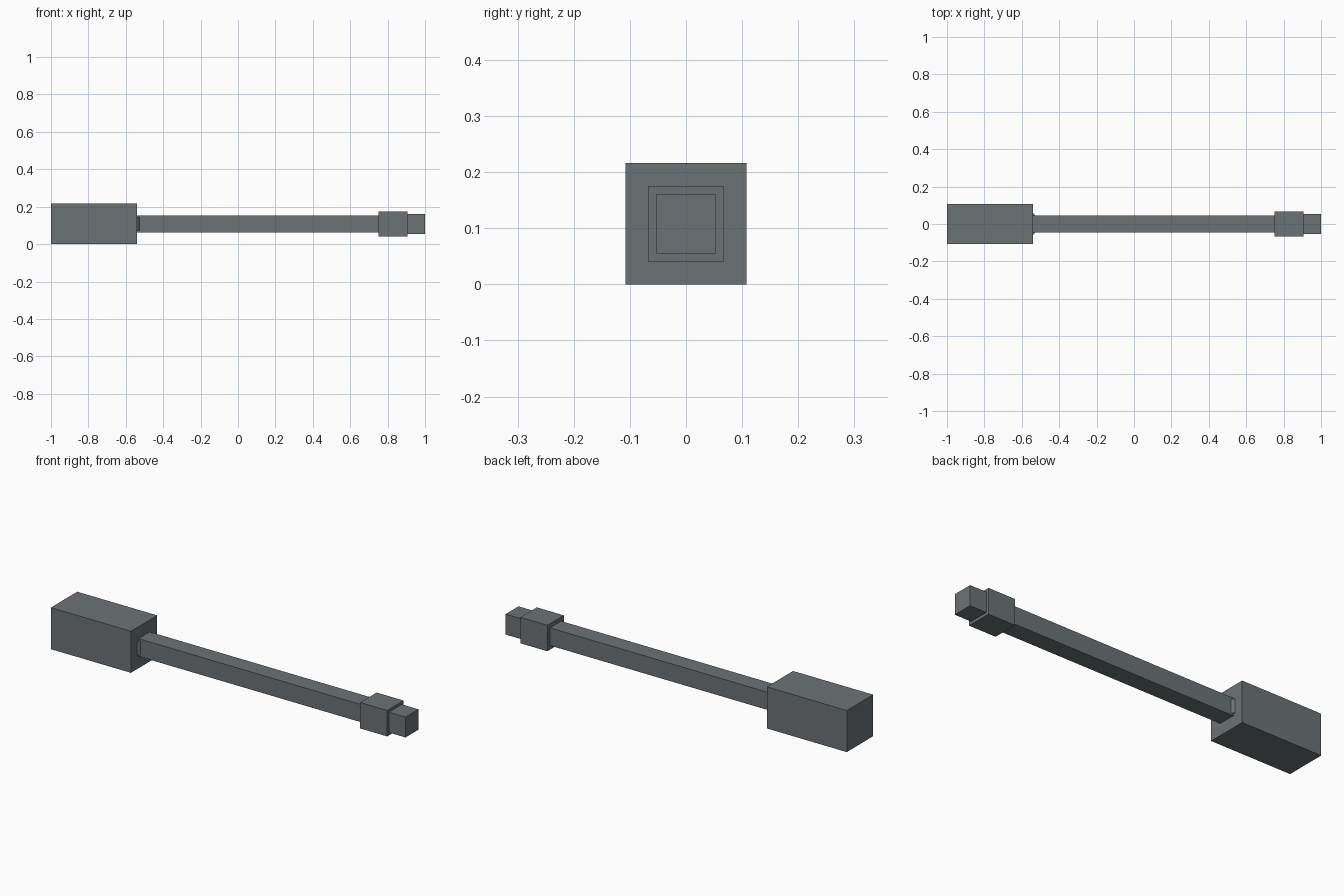
import bpy, bmesh

if "Cube" in bpy.data.objects:
    bpy.data.objects.remove(bpy.data.objects["Cube"])

CZ = 0.108  # height of the long axis

grey = bpy.data.materials.new("dark_grey_metal")
grey.diffuse_color = (0.15, 0.17, 0.18, 1)
grey.use_nodes = True
grey.node_tree.nodes["Principled BSDF"].inputs["Base Color"].default_value = grey.diffuse_color


def bar(name, x0, x1, start, end=None):
    """Rectangular bar along x; start and end are (y, z) half sizes."""
    end = end or start
    bm = bmesh.new()
    bmesh.ops.create_cube(bm, size=2)
    for v in bm.verts:
        hy, hz = start if v.co.x < 0 else end
        v.co = (x0 if v.co.x < 0 else x1, v.co.y * hy, CZ + v.co.z * hz)
    mesh = bpy.data.meshes.new(name)
    bm.to_mesh(mesh)
    bm.free()
    mesh.materials.append(grey)
    obj = bpy.data.objects.new(name, mesh)
    bpy.context.collection.objects.link(obj)


# Heavy block at the left end
bar("handle_block", -1.0, -0.54, (0.108, 0.108))
# Small tapered nub poking out on both sides of the shaft
bar("shaft_nub", -0.55, -0.527, (0.07, 0.036), (0.045, 0.036))
# Long thin shaft
bar("shaft", -0.545, 0.755, (0.046, 0.046))
# Collar and tip
bar("collar", 0.75, 0.905, (0.0675, 0.0675))
bar("tip", 0.90, 1.0, (0.053, 0.053))
